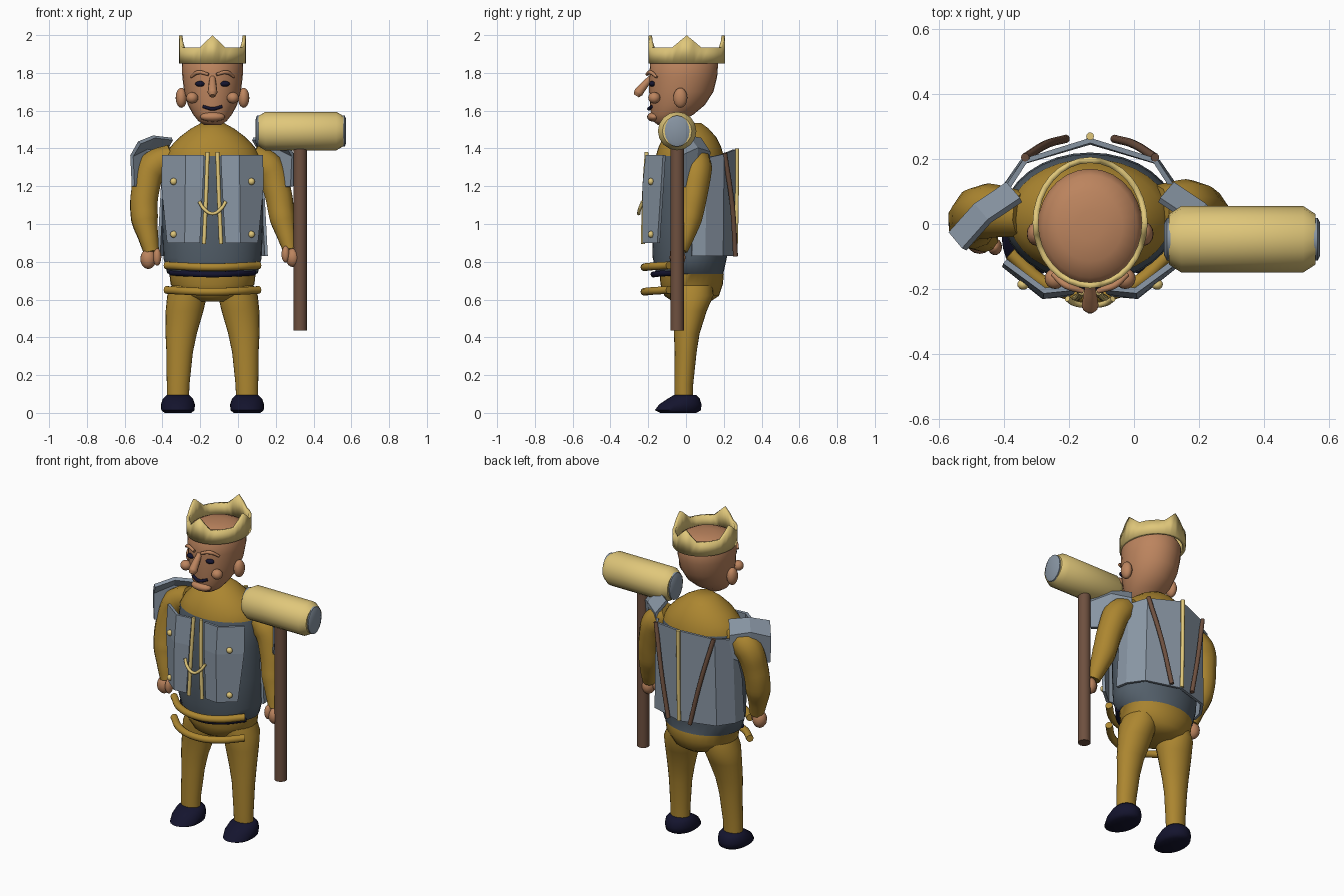
import bpy, bmesh, math
from mathutils import Vector

if "Cube" in bpy.data.objects:
    bpy.data.objects.remove(bpy.data.objects["Cube"])

CX = -0.135  # body axis


def lin(c):
    c /= 255
    return ((c + 0.055) / 1.055) ** 2.4 if c > 0.04 else c / 12.92


def mat(name, r, g, b):
    m = bpy.data.materials.new(name)
    m.diffuse_color = (lin(r), lin(g), lin(b), 1)
    m.use_nodes = True
    m.node_tree.nodes["Principled BSDF"].inputs["Base Color"].default_value = m.diffuse_color
    return m


OCHRE = mat("ochre cloth", 172, 134, 48)
PALE = mat("pale gold", 224, 199, 122)
SKIN = mat("skin", 188, 132, 94)
STEEL = mat("steel", 136, 149, 163)
SHIRT = mat("dark mail", 84, 96, 107)
WOOD = mat("brown wood", 110, 80, 63)
NAVY = mat("navy", 20, 20, 46)


def finish(ob, m, smooth=True, angle=40):
    if m:
        ob.data.materials.clear()
        ob.data.materials.append(m)
    bpy.ops.object.select_all(action='DESELECT')
    ob.select_set(True)
    bpy.context.view_layer.objects.active = ob
    if smooth:
        bpy.ops.object.shade_smooth_by_angle(angle=math.radians(angle))
    return ob


def from_bm(name, bm, m, smooth=True, angle=40):
    bmesh.ops.recalc_face_normals(bm, faces=bm.faces)
    me = bpy.data.meshes.new(name)
    bm.to_mesh(me)
    bm.free()
    ob = bpy.data.objects.new(name, me)
    bpy.context.collection.objects.link(ob)
    return finish(ob, m, smooth, angle)


def loft(name, rings, m, seg=24, angle=60):
    """Stacked ellipses: (x, y, z, rx, ry)."""
    bm = bmesh.new()
    rows = []
    for x, y, z, rx, ry in rings:
        rows.append([bm.verts.new((x + rx * math.cos(2 * math.pi * i / seg),
                                   y + ry * math.sin(2 * math.pi * i / seg), z)) for i in range(seg)])
    for a, b in zip(rows, rows[1:]):
        for i in range(seg):
            bm.faces.new((a[i], a[(i + 1) % seg], b[(i + 1) % seg], b[i]))
    bm.faces.new(rows[0])
    bm.faces.new(rows[-1])
    return from_bm(name, bm, m, True, angle)


def ball(name, loc, r, m, rot=(0, 0, 0)):
    bpy.ops.mesh.primitive_uv_sphere_add(segments=16, ring_count=10, location=loc, rotation=rot)
    ob = bpy.context.object
    ob.name = name
    ob.scale = r
    return finish(ob, m)


def tube(name, pts, m, res=6):
    """Round tube through points (x, y, z, radius)."""
    cu = bpy.data.curves.new(name, 'CURVE')
    cu.dimensions = '3D'
    cu.bevel_depth, cu.bevel_resolution, cu.resolution_u = 1, 3, res
    cu.use_fill_caps = True
    sp = cu.splines.new('BEZIER')
    sp.bezier_points.add(len(pts) - 1)
    for p, q in zip(sp.bezier_points, pts):
        p.co, p.radius = q[:3], q[3]
        p.handle_left_type = p.handle_right_type = 'AUTO'
    ob = bpy.data.objects.new(name, cu)
    bpy.context.collection.objects.link(ob)
    bpy.ops.object.select_all(action='DESELECT')
    ob.select_set(True)
    bpy.context.view_layer.objects.active = ob
    bpy.ops.object.convert(target='MESH')
    return finish(bpy.context.object, m)


def sheet(name, rows, m, thick):
    """Folded plate from rows of points, given thickness."""
    bm = bmesh.new()
    v = [[bm.verts.new(p) for p in row] for row in rows]
    for a, b in zip(v, v[1:]):
        for i in range(len(a) - 1):
            bm.faces.new((a[i], a[i + 1], b[i + 1], b[i]))
    ob = from_bm(name, bm, m, False)
    mod = ob.modifiers.new("thickness", 'SOLIDIFY')
    mod.thickness, mod.offset = thick, 0
    return ob


# Torso: cloth hips and shoulders, mail shirt in between
torso = loft("torso", [(CX, .03, z, rx, ry) for z, rx, ry in (
    (.59, .08, .10), (.62, .17, .145), (.68, .222, .165), (.735, .228, .17))]
    + [(CX, .02, z, rx, ry) for z, rx, ry in (
        (.74, .24, .178), (.82, .26, .196), (1.0, .268, .2), (1.2, .265, .195), (1.36, .25, .18),
        (1.41, .222, .165), (1.46, .175, .14), (1.505, .115, .1), (1.535, .06, .06))], OCHRE, 32)
torso.data.materials.append(SHIRT)
for p in torso.data.polygons:
    if .736 < p.center.z < 1.35:
        p.material_index = 1

# Head, slanting back from the chin
loft("head", [(CX, (a + b) / 2, z, rx, (b - a) / 2) for z, rx, a, b in (
    (1.525, .045, -.15, -.05), (1.545, .075, -.175, -.02), (1.58, .103, -.185, .04), (1.63, .13, -.19, .1),
    (1.7, .15, -.195, .145), (1.78, .16, -.195, .165), (1.85, .162, -.19, .17), (1.885, .145, -.165, .15),
    (1.908, .1, -.115, .1), (1.917, .04, -.05, .04))], SKIN, 28)

# Crown with four points
SEG = 32
bm = bmesh.new()
low, high = [], []
for i in range(SEG):
    t = 2 * math.pi * i / SEG
    d = min(i % 8, 8 - i % 8) / 2
    x, y = CX + .168 * math.cos(t), .004 + .193 * math.sin(t)
    low.append(bm.verts.new((x, y, 1.85)))
    high.append(bm.verts.new((x, y, 1.935 + .064 * max(0, 1 - d))))
for i in range(SEG):
    j = (i + 1) % SEG
    bm.faces.new((low[i], low[j], high[j], high[i]))
crown = from_bm("crown", bm, PALE, True, 30)
mod = crown.modifiers.new("thickness", 'SOLIDIFY')
mod.thickness, mod.offset = .018, 0

# Face
tube("nose", [(CX, -.185, 1.775, .015), (CX, -.225, 1.73, .022), (CX, -.252, 1.695, .026), (CX, -.262, 1.678, .016)], SKIN)
tube("mouth", [(CX - .05, -.18, 1.622, .008), (CX, -.196, 1.61, .01), (CX + .05, -.18, 1.622, .008)], NAVY)
ball("lower_lip", (CX, -.17, 1.567), (.066, .036, .026), SKIN)

for s, side in ((-1, "left"), (1, "right")):
    ball(side + "_ear", (CX + s * .165, -.03, 1.668), (.03, .037, .053), SKIN)
    ball(side + "_cheek", (CX + s * .108, -.168, 1.668), (.032, .032, .03), SKIN)
    ball(side + "_eye", (CX + s * .065, -.178, 1.742), (.027, .018, .015), NAVY)
    tube(side + "_brow", [(CX + s * .115, -.155, 1.778, .007), (CX + s * .075, -.188, 1.803, .011),
                          (CX + s * .022, -.207, 1.792, .008)], SKIN)

    # Legs and shoes
    loft(side + "_leg", [(CX + s * d, y, z, rx, ry) for d, y, z, rx, ry in (
        (.183, -.012, .06, .058, .048), (.182, -.012, .15, .06, .05), (.174, -.002, .32, .07, .058),
        (.166, .004, .42, .083, .068), (.148, .02, .54, .1, .09), (.135, .03, .62, .105, .115),
        (.125, .03, .69, .085, .11))], OCHRE)
    x = CX + s * .183
    loft(side + "_shoe", [(x, -.04, 0, .07, .095), (x, -.043, .014, .088, .122), (x, -.03, .045, .09, .112),
                          (x, -.012, .075, .08, .085), (x, -.005, .095, .06, .058)], NAVY)

    # Shoulder plate, folded inward along its top
    A, B, n = Vector((.42, -.04)), Vector((.245, .112)), Vector((-.65, -.76))
    rows = []
    for heights, shift in (((1.2, 1.19, 1.24), 0), ((1.36, 1.4, 1.38), -.012), ((1.43, 1.462, 1.45), .05)):
        row = []
        for k, z in enumerate(heights):
            q = A.lerp(B, k / 2) + n * (shift - (.015 if k == 1 else 0))
            row.append((CX + s * q.x, q.y, z))
        rows.append(row)
    sheet(side + "_shoulder_plate", rows, STEEL, .02)

    # Breastplate half with studs and edge cord
    sheet(side + "_breastplate", [
        [(CX + s * .262, -.115, 1.365), (CX + s * .14, -.205, 1.365), (CX + s * .045, -.195, 1.365)],
        [(CX + s * .265, -.125, 1.2), (CX + s * .142, -.222, 1.2), (CX + s * .052, -.207, 1.2)],
        [(CX + s * .235, -.145, .9), (CX + s * .145, -.222, .9), (CX + s * .068, -.215, .9)]], STEEL, .018)
    for z in (1.225, .945):
        ball(side + "_stud", (CX + s * .206, -.186, z), (.018, .016, .018), PALE)
    tube(side + "_front_cord", [(CX + s * .026, -.208, 1.38, .011), (CX + s * .034, -.222, 1.15, .011),
                                (CX + s * .045, -.228, .895, .011)], PALE)

    # Slanted strap on the back
    tube(side + "_back_strap", [(CX + s * .2, .205, 1.375, .013), (CX + s * .135, .245, 1.1, .013),
                                (CX + s * .075, .262, .83, .013)], WOOD)

# Front clasp loop
tube("clasp", [(CX - .07, -.23, 1.118, .009), (CX - .045, -.245, 1.08, .009), (CX, -.25, 1.055, .009),
               (CX + .045, -.245, 1.08, .009), (CX + .07, -.23, 1.118, .009)], PALE)

# Back plate wrapping round the sides
outline = ((-.285, .03), (-.272, .1), (-.21, .19), (0, .252), (.21, .19), (.272, .1), (.285, .03))
top_z = (1.1, 1.35, 1.37, 1.395, 1.37, 1.35, 1.1)
sheet("back_plate", [[(CX + x, y, .83) for x, y in outline],
                     [(CX + x * .95, y + .005, z) for (x, y), z in zip(outline, top_z)]], STEEL, .016)
tube("back_cord", [(CX, .262, .835, .011), (CX, .268, 1.1, .011), (CX, .27, 1.4, .012)], PALE)

# Belts
for name, z, r, y, hw, m in (("upper_belt", .775, .021, -.22, .245, OCHRE), ("lower_belt", .645, .021, -.22, .245, OCHRE),
                             ("dark_sash", .737, .016, -.172, .22, NAVY)):
    tube(name, [(CX - hw, y + .13, z + .006, r), (CX - hw * .55, y + .035, z, r), (CX, y, z - .004, r),
                (CX + hw * .55, y + .035, z, r), (CX + hw, y + .13, z + .006, r)], m)

# Arms and hands
tube("left_arm", [(-.34, .03, 1.36, .07), (-.45, .04, 1.3, .085), (-.492, .02, 1.17, .077),
                  (-.495, -.005, 1.03, .074), (-.475, -.03, .93, .055), (-.458, -.045, .85, .042)], OCHRE)
tube("right_arm", [(.07, .05, 1.36, .07), (.16, .055, 1.3, .083), (.21, .04, 1.17, .076),
                   (.235, .015, 1.03, .07), (.26, -.01, .93, .052), (.275, -.03, .86, .038)], OCHRE)
ball("left_fist", (-.475, -.05, .815), (.042, .042, .053), SKIN)
ball("left_thumb", (-.428, -.07, .825), (.022, .026, .046), SKIN)
ball("right_fist", (.29, -.045, .822), (.038, .042, .05), SKIN)
ball("right_thumb", (.252, -.06, .84), (.022, .026, .044), SKIN)

# Mallet: handle along z, head and caps turned to lie along x
HX, HY, HZ = .329, -.047, 1.492
loft("mallet_handle", [(HX, HY, .435, .036, .036), (HX, HY, 1.43, .036, .036)], WOOD, 16)


def lying(name, rings, m):
    ob = loft(name, [(0, 0, d, rz, ry) for d, rz, ry in rings], m, 16, 35)
    ob.rotation_euler = (0, math.pi / 2, 0)
    ob.location = (HX + .004, HY, HZ)


lying("mallet_head", [(-.225, .08, .078), (-.188, .102, .102), (.188, .102, .102), (.225, .08, .078)], PALE)
for s, side in ((-1, "inner"), (1, "outer")):
    lying(side + "_mallet_cap", [(s * .21, .083, .066), (s * .232, .083, .066), (s * .24, .062, .05)], STEEL)
